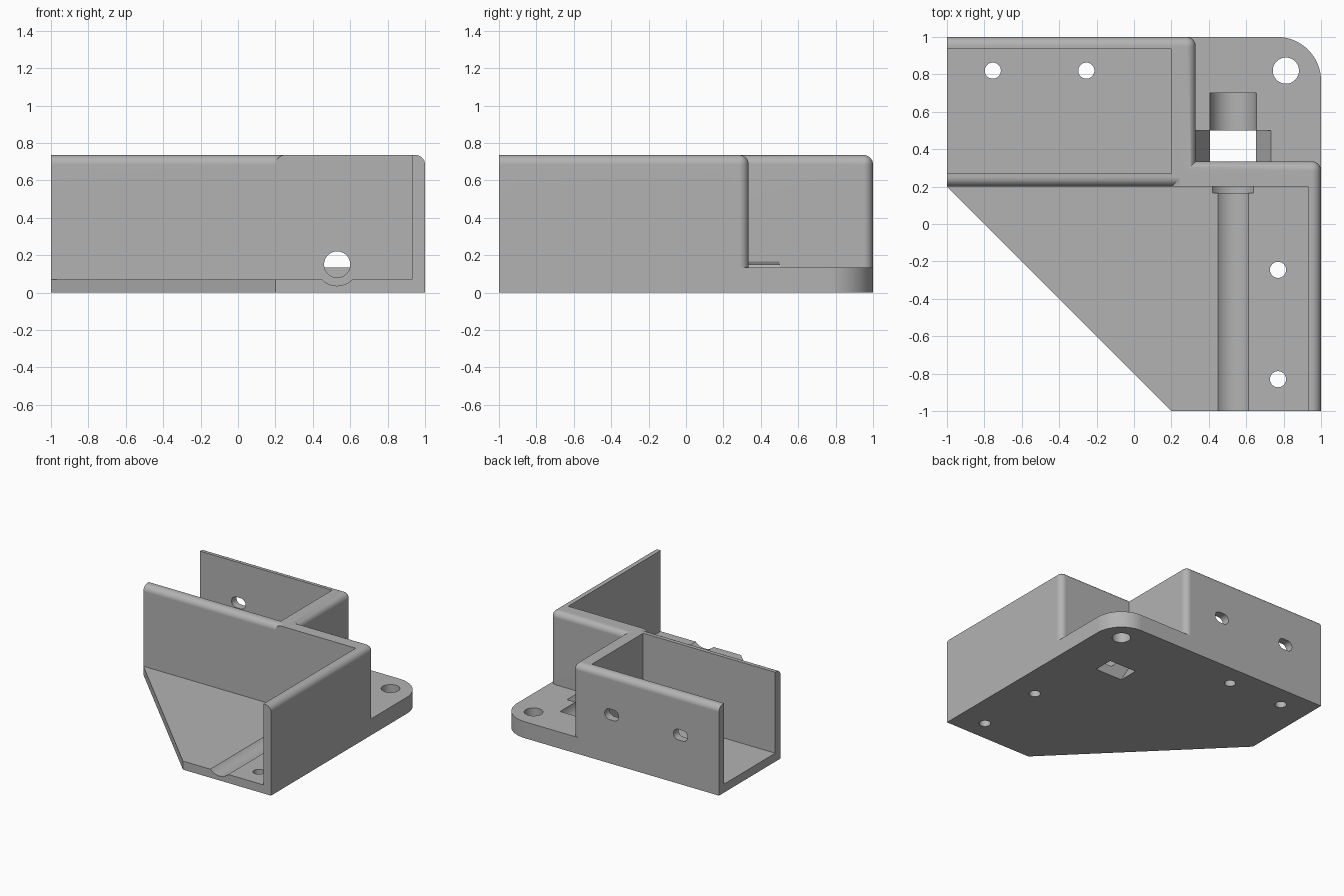
import bpy, bmesh, math
from mathutils import Matrix, Vector

if "Cube" in bpy.data.objects:
    bpy.data.objects.remove(bpy.data.objects["Cube"])

H, FLOOR, FLANGE = 0.735, 0.07, 0.135
BOLT_X, BOLT_Z = 0.53, 0.15

grey = bpy.data.materials.new("plain grey")
grey.use_nodes = True
grey.diffuse_color = (0.45, 0.45, 0.45, 1)
grey.node_tree.nodes["Principled BSDF"].inputs["Base Color"].default_value = grey.diffuse_color


def finish(name, bm):
    bmesh.ops.recalc_face_normals(bm, faces=bm.faces)
    mesh = bpy.data.meshes.new(name)
    bm.to_mesh(mesh)
    bm.free()
    obj = bpy.data.objects.new(name, mesh)
    bpy.context.collection.objects.link(obj)
    mesh.materials.append(grey)
    return obj


def box(name, lo, hi, rounded=None):
    """Box between two corners; edges whose midpoint passes the rule get rounded."""
    bm = bmesh.new()
    bmesh.ops.create_cube(bm, size=1)
    for v in bm.verts:
        v.co = Vector([lo[i] if v.co[i] < 0 else hi[i] for i in range(3)])
    if rounded:
        edges = [e for e in bm.edges if rounded((e.verts[0].co + e.verts[1].co) / 2)]
        bmesh.ops.bevel(bm, geom=edges, offset=0.05, segments=8, profile=0.5, affect='EDGES')
    return finish(name, bm)


def prism(name, outline, height):
    bm = bmesh.new()
    face = bm.faces.new([bm.verts.new((x, y, 0)) for x, y in outline])
    side = bmesh.ops.extrude_face_region(bm, geom=[face])["geom"]
    bmesh.ops.translate(bm, vec=(0, 0, height), verts=[v for v in side if isinstance(v, bmesh.types.BMVert)])
    return finish(name, bm)


def rod(name, center, radius, length, axis='Z', sides=48, stretch=1.0):
    """Cylinder along an axis; stretch widens it sideways into a slot."""
    bm = bmesh.new()
    bmesh.ops.create_cone(bm, cap_ends=True, segments=sides, radius1=radius, radius2=radius, depth=length)
    for v in bm.verts:
        v.co.x += math.copysign(stretch - 1, v.co.x) * radius if abs(v.co.x) > 1e-5 else 0
    turn = Matrix.Identity(4)
    if axis != 'Z':
        turn = Matrix.Rotation(math.pi / 2, 4, 'X')
    if axis == 'X':
        turn = Matrix.Rotation(math.pi / 2, 4, 'Z') @ turn
    bm.transform(Matrix.Translation(center) @ turn)
    return finish(name, bm)


def combine(target, tool, operation):
    mod = target.modifiers.new("combine", 'BOOLEAN')
    mod.operation, mod.solver, mod.object = operation, 'EXACT', tool
    bpy.context.view_layer.objects.active = target
    bpy.ops.object.modifier_apply(modifier=mod.name)
    bpy.data.objects.remove(tool)


def is_top(m):
    return m.z > H - 0.01


# Two rounded blocks meeting at the corner
bracket = box("corner_bracket", (-1, 0.2, 0), (0.33, 1, H),
              lambda m: (is_top(m) and m.x > -0.9) or (m.x > 0.32 and m.y > 0.99))
side_block = box("side_block", (0.2, -1, 0), (1, 0.335, H),
                 lambda m: (is_top(m) and m.y > -0.9) or (m.x > 0.99 and m.y > 0.33))

# Corner flange with one large rounded corner
r = 0.235
arc = [(1 - r + r * math.cos(a), 1 - r + r * math.sin(a))
       for a in [math.pi / 2 * i / 16 for i in range(17)]]
flange = prism("flange", [(0.25, 0.25), (1, 0.25)] + arc + [(0.25, 1)], FLANGE)

# Floor with the diagonal front edge
floor = prism("floor", [(-1, 0.2), (0.2, -1), (1, -1), (1, 0.3), (-1, 0.3)], FLOOR)
for part in (side_block, flange, floor):
    combine(bracket, part, 'UNION')

# Open channels
cutters = [box("back_channel", (-1.1, 0.27, FLOOR), (0.2, 0.935, 1)),
           box("side_channel", (-1.1, -1.1, FLOOR), (0.93, 0.2, 1))]

# Bolt path: groove, head recess, wall hole, nut pocket, bolt end
for name, y0, y1, radius, sides in (("groove", -1.1, 0.18, 0.114, 48),
                                    ("head_recess", 0.165, 0.2, 0.136, 48),
                                    ("wall_hole", 0.15, 0.4, 0.07, 48),
                                    ("nut_pocket", 0.335, 0.5, 0.21, 6),
                                    ("bolt_end", 0.45, 0.7, 0.125, 48)):
    tool = rod(name, (BOLT_X, (y0 + y1) / 2, BOLT_Z), radius, y1 - y0, 'Y', sides)
    if sides == 6:  # corners point sideways, flat side down
        xs = [v.co.x for v in tool.data.vertices]
        if max(xs) - BOLT_X < radius * 0.95:
            shift = Vector((BOLT_X, 0, BOLT_Z))
            tool.data.transform(Matrix.Translation(shift) @ Matrix.Rotation(math.pi / 6, 4, 'Y')
                                @ Matrix.Translation(-shift))
    cutters.append(tool)

# Screw holes in floor and flange
for x, y, radius in ((-0.755, 0.82, 0.043), (-0.255, 0.82, 0.043),
                     (0.77, -0.245, 0.043), (0.77, -0.83, 0.043), (0.812, 0.82, 0.07)):
    cutters.append(rod("screw_hole", (x, y, 0), radius, 0.6))

# Slots in both outer walls
for t in (-0.65, -0.025):
    cutters.append(rod("side_slot", (1, t, 0.403), 0.044, 0.3, 'X', stretch=1.45))
    cutters.append(rod("back_slot", (t, 1, 0.403), 0.044, 0.3, 'Y', stretch=1.45))
for tool in cutters:
    combine(bracket, tool, 'DIFFERENCE')

# Smooth rounds, crisp edges
bpy.ops.object.select_all(action='DESELECT')
bracket.select_set(True)
bpy.context.view_layer.objects.active = bracket
bpy.ops.object.shade_smooth_by_angle(angle=math.radians(25))
normals = bracket.modifiers.new("even_normals", 'WEIGHTED_NORMAL')
normals.keep_sharp = True
